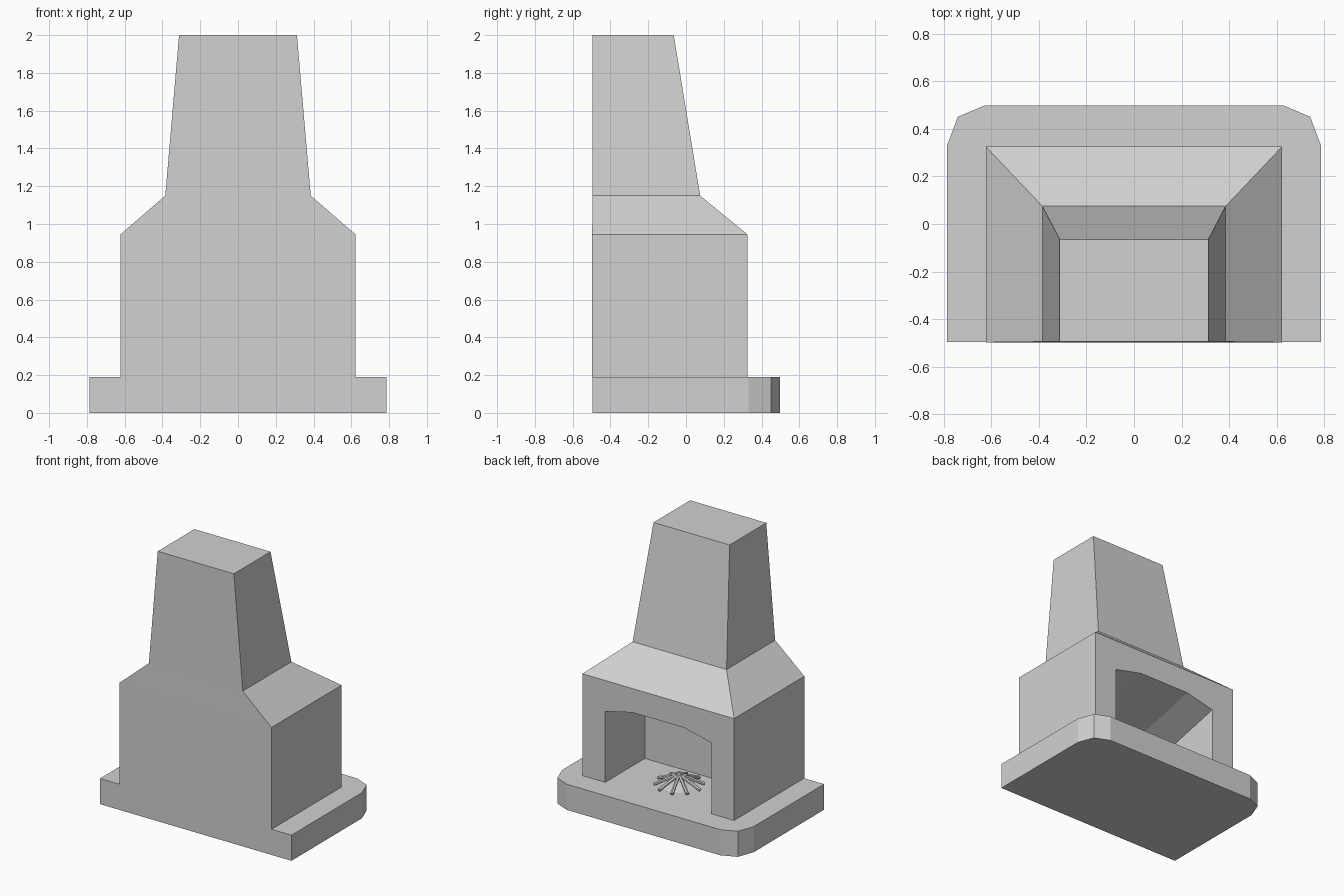
import bpy
import bmesh
from math import cos, sin, tau
from mathutils import Vector

cube = bpy.data.objects.get("Cube")
if cube:
    bpy.data.objects.remove(cube, do_unlink=True)

stone = bpy.data.materials.new("pale_stone")
stone.use_nodes = True
stone.diffuse_color = (0.64, 0.64, 0.64, 1)
stone.node_tree.nodes["Principled BSDF"].inputs["Base Color"].default_value = (0.64, 0.64, 0.64, 1)


def make_object(name, bm):
    bmesh.ops.recalc_face_normals(bm, faces=bm.faces)
    mesh = bpy.data.meshes.new(name)
    bm.to_mesh(mesh)
    bm.free()
    mesh.materials.append(stone)
    obj = bpy.data.objects.new(name, mesh)
    bpy.context.collection.objects.link(obj)
    return obj


def loft(name, rings):
    """Join matching rings of points and cap both ends."""
    bm = bmesh.new()
    loops = [[bm.verts.new(p) for p in ring] for ring in rings]
    n = len(loops[0])
    for a, b in zip(loops, loops[1:]):
        for i in range(n):
            j = (i + 1) % n
            bm.faces.new((a[i], a[j], b[j], b[i]))
    bm.faces.new(loops[0])
    bm.faces.new(loops[-1])
    return make_object(name, bm)


def rect(w, y0, y1, z):
    return [(-w, y0, z), (w, y0, z), (w, y1, z), (-w, y1, z)]


# Hearth slab with clipped corners on the hearth side
half = [(0.785, -0.495), (0.785, 0.33), (0.74, 0.45), (0.63, 0.497)]
outline = half + [(-x, y) for x, y in reversed(half)]
loft("hearth_slab", [[(x, y, z) for x, y in outline] for z in (0, 0.19)])

# Firebox body, sloping hood and tapered chimney
body = loft("fireplace_body", [
    rect(0.622, -0.497, 0.325, 0.19),
    rect(0.622, -0.497, 0.325, 0.945),
    rect(0.385, -0.494, 0.075, 1.15),
    rect(0.312, -0.494, -0.065, 2.0),
])

# Arched opening whose ceiling drops toward the rear wall
arch = [(0.435, 0.716), (0.21, 0.768), (-0.21, 0.768), (-0.435, 0.716)]


def opening(y):
    drop = (0.325 - y) * 0.24
    return [(0.435, y, 0.1)] + [(x, y, z - drop) for x, z in arch] + [(-0.435, y, 0.1)]


cutter = loft("opening_cutter", [opening(0.425), opening(-0.14)])
cutter.hide_render = True
cut = body.modifiers.new("opening", "BOOLEAN")
cut.operation = "DIFFERENCE"
cut.solver = "EXACT"
cut.object = cutter
bpy.context.view_layer.objects.active = body
bpy.ops.object.modifier_apply(modifier=cut.name)
bpy.data.objects.remove(cutter, do_unlink=True)

# Firewood stacked as a low cone of sticks
centre = Vector((0, 0.08, 0.19))
bm = bmesh.new()
for k in range(10):
    angle = tau * k / 10
    foot = centre + Vector((0.17 * cos(angle), 0.17 * sin(angle), 0.012))
    tip = centre + Vector((-0.02 * cos(angle), -0.02 * sin(angle), 0.09))
    axis = tip - foot
    stick = bmesh.ops.create_cone(bm, cap_ends=True, segments=6, radius1=0.012,
                                  radius2=0.012, depth=axis.length)
    verts = stick["verts"]
    bmesh.ops.rotate(bm, verts=verts, matrix=axis.to_track_quat("Z", "Y").to_matrix())
    bmesh.ops.translate(bm, verts=verts, vec=(foot + tip) / 2)
make_object("firewood", bm)

# Ash heap under the sticks
bm = bmesh.new()
ash = bmesh.ops.create_cone(bm, cap_ends=True, segments=10, radius1=0.12, radius2=0.03, depth=0.03)
bmesh.ops.translate(bm, verts=ash["verts"], vec=centre + Vector((0, 0, 0.015)))
make_object("ash_heap", bm)
